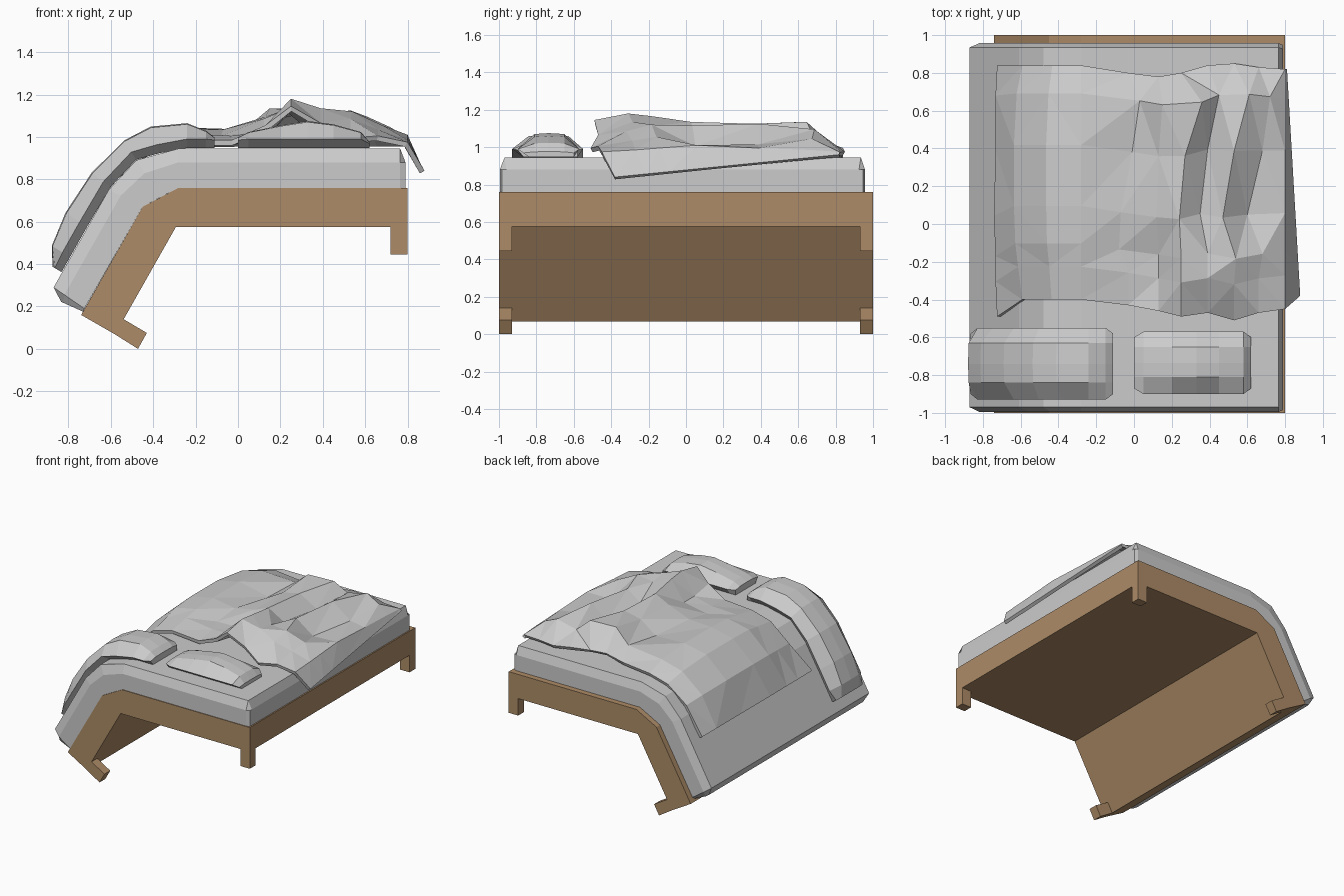
import bpy, bmesh
from mathutils import Vector

if "Cube" in bpy.data.objects:
    bpy.data.objects.remove(bpy.data.objects["Cube"])

wood = bpy.data.materials.new("wood")
wood.diffuse_color = (0.42, 0.26, 0.135, 1)
wood.use_nodes = True
wood.node_tree.nodes["Principled BSDF"].inputs["Base Color"].default_value = wood.diffuse_color

# Bent mattress top line (x, z), left to right
TOP = [Vector(p) for p in [(-0.87, 0.29), (-0.61, 0.75), (-0.48, 0.89), (-0.28, 0.945), (0.9, 0.945)]]


def loft(name, rings, closed=True, material=None):
    """Skin a row of equal-length point rings; closed rings get end caps."""
    bm = bmesh.new()
    vs = [[bm.verts.new(p) for p in r] for r in rings]
    n = len(rings[0])
    for a, b in zip(vs, vs[1:]):
        for i in range(n if closed else n - 1):
            j = (i + 1) % n
            bm.faces.new((a[i], a[j], b[j], b[i]))
    if closed:
        bm.faces.new(vs[0])
        bm.faces.new(vs[-1])
        bmesh.ops.recalc_face_normals(bm, faces=bm.faces)
    else:
        bmesh.ops.triangulate(bm, faces=bm.faces, quad_method='SHORT_EDGE')
    me = bpy.data.meshes.new(name)
    bm.to_mesh(me)
    bm.free()
    ob = bpy.data.objects.new(name, me)
    bpy.context.collection.objects.link(ob)
    if material:
        me.materials.append(material)
    return ob


def prism(name, profile, y0, y1):
    return loft(name, [[(x, y, z) for x, z in profile] for y in (y0, y1)], material=wood)


def seg_normal(i):
    d = (TOP[i + 1] - TOP[i]).normalized()
    return Vector((-d.y, d.x))


def lift(x, y, h):
    """Point at height h above the bent mattress surface."""
    i = max(k for k in range(len(TOP) - 1) if TOP[k].x <= x)
    t = (x - TOP[i].x) / (TOP[i + 1].x - TOP[i].x)
    last = len(TOP) - 2
    na = (seg_normal(max(i - 1, 0)) + seg_normal(i)).normalized()
    nb = (seg_normal(i) + seg_normal(min(i + 1, last))).normalized()
    nrm = na.lerp(nb, t) if i < last else seg_normal(i)
    p = TOP[i].lerp(TOP[i + 1], t) + nrm.normalized() * h
    return (p.x, y, p.y)


# Bent wooden base and its four legs
prism("bed_base", [(0.8, 0.76), (-0.28, 0.76), (-0.45, 0.67), (-0.74, 0.16),
                   (-0.58, 0.068), (-0.293, 0.575), (0.8, 0.575)], -1, 1)
for side, y0 in (("front", -1), ("back", 0.93)):
    prism(side + "_right_leg", [(0.72, 0.575), (0.8, 0.575), (0.8, 0.445), (0.72, 0.445)], y0, y0 + 0.07)
    prism(side + "_left_leg", [(-0.54, 0.14), (-0.43, 0.075), (-0.472, 0), (-0.58, 0.068)], y0, y0 + 0.07)

# Mattress: stations of (bottom point, top point, height share, side inset)
stations = [((0.79, 0.76), (0.79, 0.945), 0.65, 0.01), ((0.765, 0.76), (0.765, 0.945), 1, 0),
            ((-0.28, 0.76), (-0.28, 0.945), 1, 0), ((-0.37, 0.713), (-0.48, 0.89), 1, 0),
            ((-0.45, 0.67), (-0.61, 0.75), 1, 0), ((-0.725, 0.19), (-0.87, 0.29), 1, 0),
            ((-0.73, 0.175), (-0.875, 0.24), 0.72, 0.02)]
rings = []
for b, t, share, inset in stations:
    b, t = Vector(b), Vector(t)
    ring = []
    for y, h in [(-0.995, 0), (-0.995, 0.65), (-0.97, 1), (0.935, 1), (0.957, 0.65), (0.957, 0)]:
        p = b.lerp(t, min(h, share))
        ring.append((p.x, y - inset * (1 if y > 0 else -1), p.y))
    rings.append(ring)
loft("mattress", rings)


# Pillows draped on the mattress, undercut below the rim
def pillow(name, y0, y1, xs, hs):
    rings = []
    for k, (x, h) in enumerate(zip(xs, hs)):
        e = 0.03 if k in (0, len(xs) - 1) else 0
        low = min(0.045, h * 0.8)
        section = [(y0 + 0.06, 0.003), (y0 + e, low), (y0 + 0.09, h), ((y0 + y1) / 2, h * 1.04),
                   (y1 - 0.08, h), (y1 - e, low), (y1 - 0.03, 0.003)]
        rings.append([lift(x, y, z) for y, z in section])
    loft(name, rings)


pillow("left_pillow", -0.93, -0.55, [-0.83, -0.79, -0.71, -0.6, -0.48, -0.37, -0.24, -0.15, -0.11],
       [0.05, 0.1, 0.12, 0.11, 0.105, 0.13, 0.115, 0.08, 0.05])
pillow("right_pillow", -0.9, -0.57, [0, 0.05, 0.2, 0.33, 0.45, 0.58, 0.62],
       [0.05, 0.075, 0.105, 0.125, 0.11, 0.075, 0.03])

# Rumpled duvet: heights over the mattress, rows run back to front
xs = [-0.70, -0.57, -0.42, -0.28, -0.03, 0.13, 0.25, 0.39, 0.53, 0.66, 0.8]
back = [0.84, 0.84, 0.84, 0.84, 0.8, 0.78, 0.8, 0.84, 0.85, 0.83, 0.82, 0.82]
front = [-0.49, -0.4, -0.4, -0.4, -0.43, -0.46, -0.49, -0.47, -0.51, -0.47, -0.45, -0.38]
sway = {0.12: [.06, .02, .11, .06, .08, .06, 0], 0.34: [.02, 0, .02, 0, 0, .02, 0],
        0.60: [-.04, -.01, -.01, -.04, -.06, -.06, 0], 0.76: [-.05, 0, 0, 0, .01, .02, 0]}
rows = [
    (0.00, [.03, .03, .03, .03, .03, .05, .05, .05, .03, .03, .03]),
    (0.12, [.04, .07, .08, .08, .09, .19, .19, .11, .15, .10, .04]),
    (0.34, [.04, .09, .11, .10, .07, .15, .18, .08, .18, .07, .05]),
    (0.60, [.05, .09, .11, .10, .09, .14, .19, .10, .17, .06, .065]),
    (0.76, [.04, .08, .10, .09, .06, .08, .22, .17, .175, .11, .05]),
    (0.86, [.04, .06, .07, .07, .06, .08, .235, .19, .14, .09, .04]),
    (1.00, [.03, .03, .04, .04, .04, .11, .20, .12, .05, .06, .03])]
grid = []
for t, hs in rows:
    ys = [b + (f - b) * t for b, f in zip(back, front)]
    shift = [0] * 4 + sway.get(t, [0] * 7)
    line = [lift(x + s, y, h) for x, s, y, h in zip(xs, shift, ys, hs)]
    line.append((0.81 + 0.07 * t, ys[-1], 0.96 - 0.12 * t))  # hanging hem
    grid.append(line)
duvet = loft("duvet", grid[::-1], closed=False)
mod = duvet.modifiers.new("thickness", "SOLIDIFY")
mod.thickness = 0.025
mod.offset = -1
